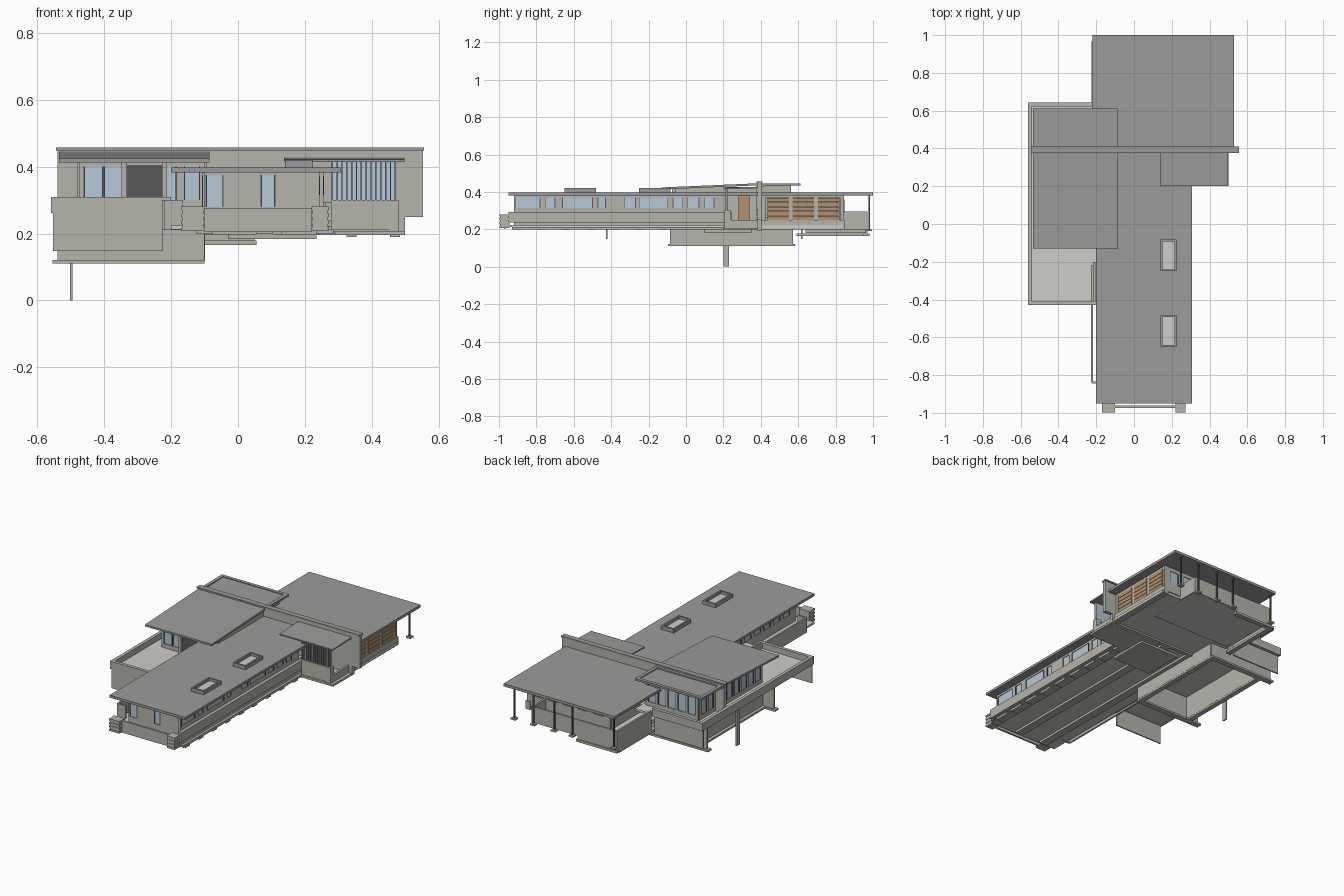
import bpy, bmesh

default = bpy.data.objects.get("Cube")
if default:
    bpy.data.objects.remove(default, do_unlink=True)


def material(name, colour):
    mat = bpy.data.materials.new(name)
    mat.use_nodes = True
    mat.diffuse_color = (*colour, 1)
    mat.node_tree.nodes["Principled BSDF"].inputs["Base Color"].default_value = (*colour, 1)
    return mat


ROOF = material("roof_grey", (.33, .33, .325))
STONE = material("pale_stone", (.46, .46, .41))
FLOOR = material("floor_white", (.62, .61, .58))
GLASS = material("window_glass", (.46, .58, .68))
WOOD = material("door_wood", (.45, .28, .15))
DARK = material("dark_frame", (.1, .1, .1))


def box(name, x, y, z, mat, tilt_y=0):
    """Box from (low, high) pairs; tilt raises its far end along y."""
    bm = bmesh.new()
    bmesh.ops.create_cube(bm, size=1)
    for v in bm.verts:
        fx, fy, fz = (c + .5 for c in v.co)
        v.co = (x[0] + fx * (x[1] - x[0]), y[0] + fy * (y[1] - y[0]),
                z[0] + fz * (z[1] - z[0]) + fy * tilt_y)
    mesh = bpy.data.meshes.new(name)
    bm.to_mesh(mesh)
    bm.free()
    obj = bpy.data.objects.new(name, mesh)
    bpy.context.collection.objects.link(obj)
    mesh.materials.append(mat)


def wall(name, axis, at, span, z, mat=STONE, thick=.012):
    """Wall running along an axis, centred on its position across it."""
    across = (at - thick / 2, at + thick / 2)
    x, y = (span, across) if axis == "x" else (across, span)
    box(name, x, y, z, mat)


def window_wall(name, axis, at, span, z, sill, head, windows):
    """Wall with glazed openings given as (start, end) pairs."""
    wall(name + "_sill", axis, at, span, (z[0], sill))
    wall(name + "_head", axis, at, span, (head, z[1]))
    start = span[0]
    for low, high in list(windows) + [(span[1], span[1])]:
        if low > start:
            wall(name + "_pier", axis, at, (start, low), (sill, head))
        if high > low:
            wall(name + "_glass", axis, at, (low, high), (sill, head), GLASS, .004)
            for edge in (low, high):
                wall(name + "_mullion", axis, at, (edge - .002, edge + .002), (sill, head), DARK, .014)
        start = high


def frame(name, x, y, z, mat, t=.01):
    """Open rectangular kerb."""
    for side in x[0] + t / 2, x[1] - t / 2:
        wall(name + "_side", "y", side, y, z, mat, t)
    for end in y[0] + t / 2, y[1] - t / 2:
        wall(name + "_end", "x", end, (x[0] + t, x[1] - t), z, mat, t)


def bays(start, end, count, gap=.015):
    """Evenly spaced openings."""
    step = (end - start) / count
    return [(start + i * step + gap / 2, start + (i + 1) * step - gap / 2) for i in range(count)]


# Spine wall with its cap
box("spine_wall", (-.54, .553), (.382, .405), (.25, .45), STONE)
box("spine_cap", (-.545, .556), (.377, .41), (.448, .457), ROOF)
box("spine_base", (-.1, .5), (.382, .405), (.195, .25), STONE)

# Long bedroom wing
box("wing_roof", (-.2, .308), (-.95, .385), (.382, .397), ROOF)
box("wing_floor", (-.2, .27), (-.95, .385), (.212, .224), FLOOR)
east = [(-.91, -.78), (-.75, -.7), (-.66, -.5), (-.47, -.43), (-.33, -.27), (-.25, -.1),
        (-.07, -.02), (.01, .07), (.1, .15)]
window_wall("wing_east", "y", .25, (-.92, .22), (.22, .383), .315, .37, east)
window_wall("wing_west", "y", -.1, (-.9, -.1), (.22, .383), .28, .37, bays(-.86, -.12, 8, .03))
window_wall("wing_front", "x", -.9, (-.1, .25), (.22, .383), .28, .375, [(-.095, -.045), (.07, .11)])
wall("wing_planter_band", "y", .27, (-.95, .24), (.237, .293), thick=.02)
wall("wing_band_return", "x", .24, (.25, .285), (.22, .293))
wall("balcony_wall", "y", -.222, (-.84, -.22), (.21, .3), thick=.01)
wall("balcony_end", "x", -.84, (-.222, -.165), (.21, .3), thick=.01)
wall("front_garden_wall", "x", -.968, (-.1, .22), (.205, .277))

# Ribbed masonry planters at the wing's front corners
for low, high in (-.17, -.1), (.22, .272):
    for course in range(7):
        inset = .003 * (course % 2)
        z = .207 + course * .0105
        box("front_planter_course", (low + inset, high - inset), (-.998 + inset, -.945), (z, z + .0105), STONE)

# Wing beams, footings and pads
for x in -.1, .08, .26:
    box("wing_beam", (x - .025, x + .025), (-.93, .38), (.198, .212), STONE)
box("inner_footing", (-.03, .235), (.1, .35), (.184, .198), STONE)
for i in range(9):
    y = -.9 + i * .13
    box("footing_pad", (.24, .292), (y - .02, y + .02), (.196, .203), STONE)

# Skylights
for y in -.65, -.25:
    frame("skylight", (.14, .225), (y, y + .168), (.395, .42), ROOF)
    box("skylight_glass", (.15, .215), (y + .01, y + .158), (.398, .403), FLOOR)

# Living block
box("living_roof", (-.535, -.085), (-.13, .382), (.413, .424), ROOF, tilt_y=.022)
box("rear_living_roof", (-.535, -.085), (.405, .612), (.43, .438), ROOF, tilt_y=.004)
frame("rear_living_roof_rim", (-.535, -.085), (.405, .612), (.434, .446), ROOF, .02)
lounge = [(-.46, -.405), (-.4, -.345), (-.215, -.185), (-.16, -.115)]
window_wall("living_front", "x", -.05, (-.475, -.1), (.275, .417), .3, .4, lounge)
box("living_front_recess", (-.335, -.225), (-.06, -.054), (.29, .405), DARK)
window_wall("living_west", "y", -.475, (-.05, .38), (.275, .425), .3, .405, bays(-.04, .37, 6))
wall("living_east", "y", -.1, (-.05, .38), (.22, .425))
window_wall("rear_living_west", "y", -.475, (.405, .555), (.275, .432), .3, .41, bays(.415, .545, 2))
window_wall("rear_living_back", "x", .555, (-.475, -.12), (.275, .432), .3, .41, bays(-.465, -.13, 5))
wall("rear_living_east", "y", -.12, (.405, .555), (.22, .432))
for x in -.34, -.22:
    box("living_front_pier", (x - .008, x + .008), (-.075, -.055), (.275, .414), STONE)

# Terrace, parapet and the deep walls hanging below both ends
box("terrace_deck", (-.555, -.1), (-.425, .635), (.262, .275), FLOOR)
wall("terrace_west_parapet", "y", -.55, (-.43, .642), (.262, .31), thick=.02)
for y, end in (-.42, -.2), (.632, -.22):
    wall("terrace_end_parapet", "x", y, (-.54, end), (.262, .31), thick=.02)
for y in -.425, .62:
    wall("terrace_hanging_wall", "x", y, (-.553, -.225), (.147, .265), thick=.008)
wall("terrace_inner_parapet", "y", -.21, (-.41, -.2), (.22, .31))

# Lower storey and its footings
for y in -.08, .565:
    wall("lower_end_wall", "x", y, (-.54, -.225), (.12, .265))
    wall("lower_end_wall_low", "x", y, (-.225, -.1), (.12, .212))
    wall("lower_end_footing", "x", y, (-.555, -.1), (.11, .121), thick=.035)
for x, top in (-.46, .265), (-.105, .212):
    wall("lower_side_wall", "y", x, (-.08, .565), (.12, top))
    wall("lower_side_footing", "y", x - .01, (-.08, .565), (.11, .121), thick=.03)
box("support_post", (-.503, -.495), (.2, .23), (0, .265), STONE)

# Entry porch
box("entry_canopy", (.138, .498), (.2, .382), (.414, .422), ROOF, tilt_y=.006)
wall("entry_front", "x", .215, (.28, .48), (.21, .3))
box("entry_corner_pier", (.45, .48), (.205, .24), (.2, .3), STONE)
wall("entry_side", "y", .474, (.24, .382), (.208, .25))
wall("entry_glass", "x", .222, (.28, .47), (.3, .414), GLASS, .004)
for i in range(14):
    x = .28 + i * .0145
    wall("entry_slat", "x", .217, (x, x + .004), (.3, .414), ROOF)
box("entry_door", (.25, .256), (.28, .34), (.24, .385), WOOD)
box("entry_footing", (.13, .5), (.2, .38), (.196, .208), STONE)

# Garage and rear rooms
box("garage_roof", (-.22, .53), (.405, 1), (.382, .398), ROOF)
box("garage_floor", (-.2, .49), (.405, .84), (.205, .222), FLOOR)
box("garage_sill", (.455, .485), (.405, .85), (.2, .25), STONE)
wall("garage_head", "y", .47, (.405, .83), (.37, .383))
for low, high in bays(.425, .83, 3, .02):
    for row in range(5):
        z = .25 + row * .024
        wall("garage_door_panel", "y", .474, (low, high), (z, z + .022), WOOD)
for y in .415, .56, .695, .835:
    wall("garage_pier", "y", .47, (y - .011, y + .011), (.25, .383))
window_wall("garage_back", "x", .84, (-.08, .48), (.22, .383), .29, .36, bays(-.05, .46, 5, .04))
window_wall("garage_west", "y", -.08, (.56, .84), (.22, .383), .28, .37, bays(.58, .82, 3, .03))

# Rear patio
box("patio_floor", (-.2, .35), (.6, .97), (.2, .212), FLOOR)
wall("patio_back_wall", "x", .965, (-.215, .36), (.198, .295))
wall("patio_west_wall", "y", -.21, (.64, .965), (.18, .295))
wall("patio_east_wall", "y", .355, (.84, .965), (.198, .295))
wall("patio_back_stem", "x", .965, (-.215, .05), (.178, .2))
wall("patio_back_footing", "x", .965, (-.22, .055), (.165, .179), thick=.03)
wall("patio_west_footing", "y", -.21, (.59, .965), (.165, .179), thick=.03)
for x in -.2, .08, .2, .34, .47:
    box("roof_post", (x - .004, x + .004), (.975, .983), (.2, .383), DARK)
    box("roof_post_pad", (x - .015, x + .015), (.964, .994), (.19, .2), STONE)
